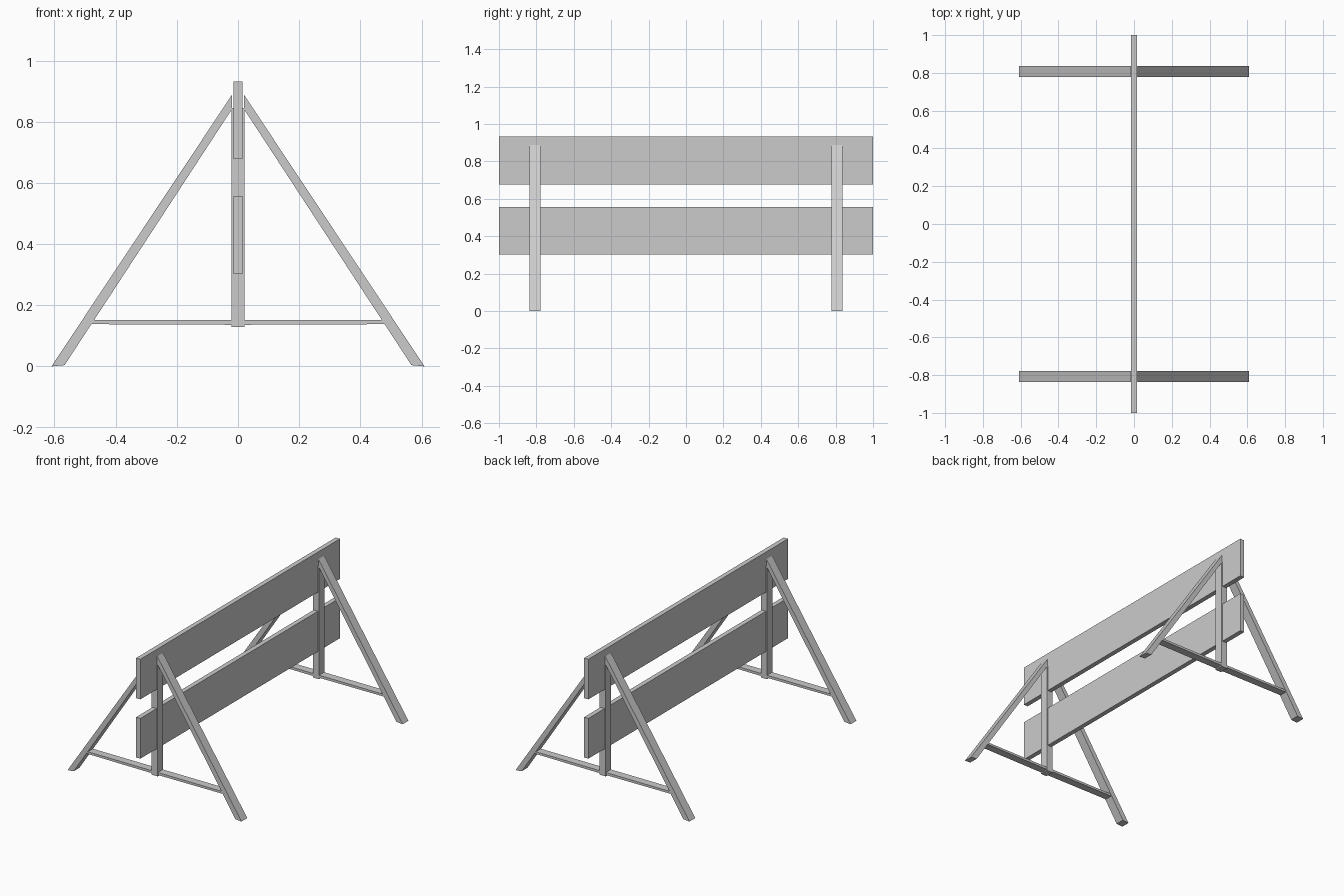
import bpy, bmesh

if "Cube" in bpy.data.objects:
    bpy.data.objects.remove(bpy.data.objects["Cube"])


def prism(name, profile, y0, y1):
    """Extrude an (x, z) outline along y."""
    bm = bmesh.new()
    face = bm.faces.new([bm.verts.new((x, y0, z)) for x, z in profile])
    ext = bmesh.ops.extrude_face_region(bm, geom=[face])
    moved = [v for v in ext["geom"] if isinstance(v, bmesh.types.BMVert)]
    bmesh.ops.translate(bm, verts=moved, vec=(0, y1 - y0, 0))
    bmesh.ops.recalc_face_normals(bm, faces=bm.faces)
    mesh = bpy.data.meshes.new(name)
    bm.to_mesh(mesh)
    bm.free()
    obj = bpy.data.objects.new(name, mesh)
    bpy.context.collection.objects.link(obj)
    return obj


def rect(x0, x1, z0, z1):
    return [(x0, z0), (x1, z0), (x1, z1), (x0, z1)]


# Long horizontal boards
prism("upper_board", rect(-0.015, 0.015, 0.678, 0.932), -1, 1)
prism("lower_board", rect(-0.015, 0.015, 0.302, 0.557), -1, 1)

# Tapered leg and brace outlines for the +x side
leg = [(0.61, 0.0), (0.567, 0.004), (0.019, 0.842), (0.019, 0.889)]
brace = [(0.02, 0.136), (0.481, 0.138), (0.471, 0.152), (0.02, 0.152)]

# Two A-frame supports
for end, y in (("front", -0.807), ("back", 0.807)):
    prism(end + "_post", rect(-0.021, 0.021, 0.128, 0.844), y - 0.028, y + 0.028)
    for side, s in (("left", -1), ("right", 1)):
        prism(f"{end}_{side}_leg", [(s * x, z) for x, z in leg], y - 0.029, y + 0.029)
        prism(f"{end}_{side}_brace", [(s * x, z) for x, z in brace], y - 0.025, y + 0.025)
